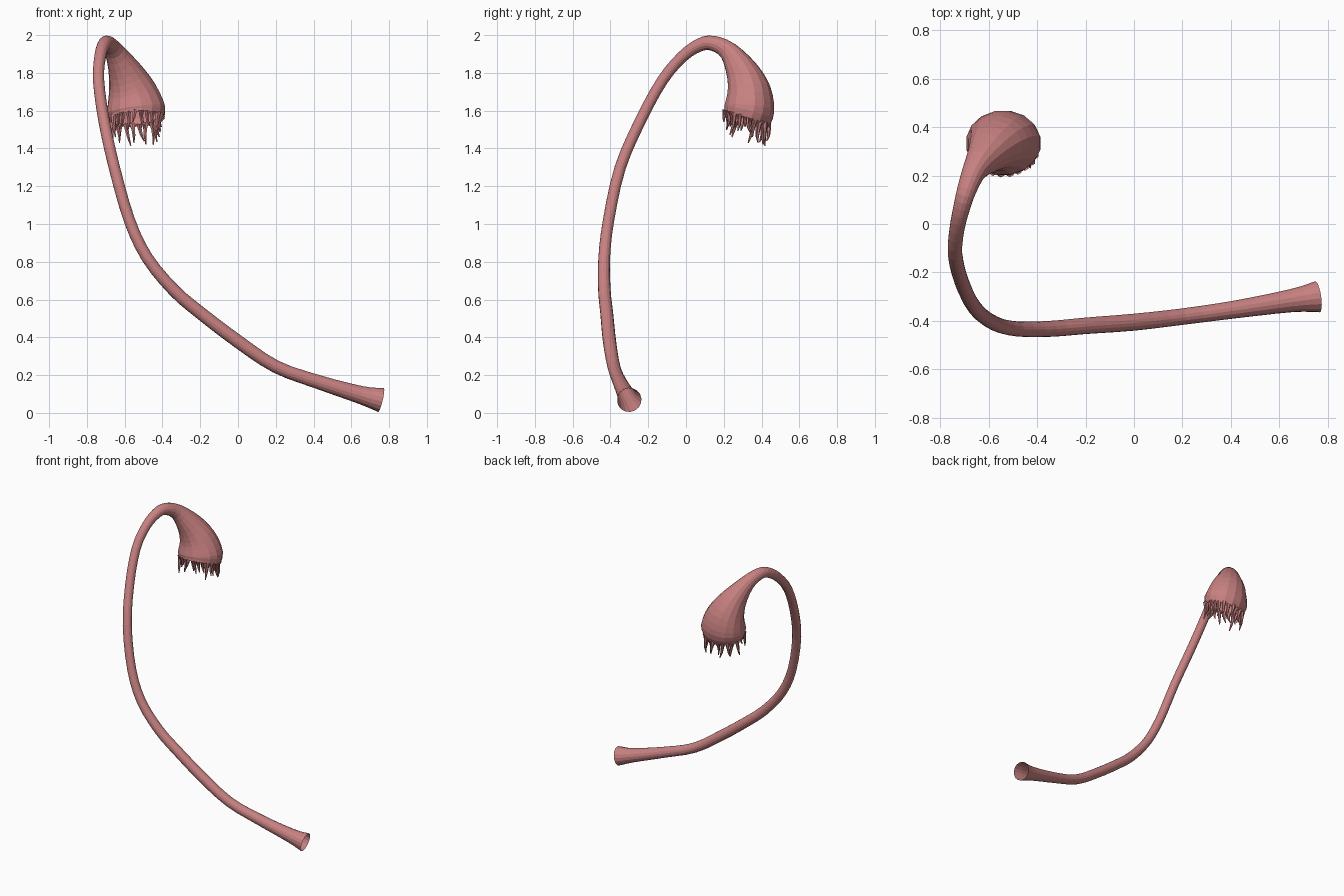
import bpy, bmesh, math, random
from mathutils import Vector

if "Cube" in bpy.data.objects:
    bpy.data.objects.remove(bpy.data.objects["Cube"])

random.seed(4)
SIDES = 16
mat = bpy.data.materials.new("tissue")
mat.diffuse_color = (0.58, 0.22, 0.22, 1)
mat.use_nodes = True
mat.node_tree.nodes["Principled BSDF"].inputs["Base Color"].default_value = mat.diffuse_color

# Centre line and radius (x, y, z, r), from the open root to the bell rim
PATH = [
    (0.757, -0.30, 0.068, 0.065), (0.65, -0.316, 0.095, 0.048),
    (0.42, -0.352, 0.165, 0.037), (0.20, -0.382, 0.245, 0.034),
    (0.0, -0.405, 0.378, 0.035), (-0.20, -0.42, 0.53, 0.034),
    (-0.34, -0.432, 0.65, 0.033), (-0.48, -0.433, 0.82, 0.031),
    (-0.575, -0.41, 1.02, 0.03), (-0.655, -0.348, 1.30, 0.03),
    (-0.71, -0.24, 1.55, 0.03), (-0.738, -0.125, 1.76, 0.03),
    (-0.73, -0.02, 1.885, 0.031), (-0.71, 0.07, 1.947, 0.035),
    (-0.69, 0.14, 1.957, 0.04), (-0.655, 0.225, 1.915, 0.052),
    (-0.60, 0.295, 1.81, 0.086), (-0.56, 0.332, 1.705, 0.117),
    (-0.54, 0.335, 1.61, 0.135), (-0.535, 0.32, 1.555, 0.127),
]


def spline(points, steps):
    """Smooth (centre, radius) samples through the control points."""
    p = [Vector(q) for q in points]
    p = [2 * p[0] - p[1]] + p + [2 * p[-1] - p[-2]]
    out = []
    for a, b, c, d in zip(p, p[1:], p[2:], p[3:]):
        for k in range(steps):
            t = k / steps
            out.append(0.5 * (2 * b + (c - a) * t + (2 * a - 5 * b + 4 * c - d) * t * t
                              + (3 * b - a - 3 * c + d) * t ** 3))
    out.append(p[-2])
    return [(q.to_3d(), q.w) for q in out]


def make_rings(samples, sides):
    """Circles carried along the line without twisting."""
    rings, u = [], Vector((0.0, 1.0, 0.1))
    for i, (c, r) in enumerate(samples):
        t = samples[min(i + 1, len(samples) - 1)][0] - samples[max(i - 1, 0)][0]
        t.normalize()
        u = (u - t * u.dot(t)).normalized()
        v = t.cross(u)
        wide = 1 + max(0, r - 0.066) * 2.3
        ring = []
        for k in range(sides):
            a = math.tau * k / sides
            o = (u * math.cos(a) + v * math.sin(a)) * r
            o.x *= wide
            ring.append(c + o)
        rings.append(ring)
    return rings


def skin(bm, rings, cap=False):
    loops = [[bm.verts.new(p) for p in ring] for ring in rings]
    n = len(loops[0])
    for a, b in zip(loops, loops[1:]):
        for k in range(n):
            bm.faces.new((a[k], a[(k + 1) % n], b[(k + 1) % n], b[k]))
    if cap:
        bm.faces.new(loops[-1])


def finish(bm, name):
    me = bpy.data.meshes.new(name)
    bmesh.ops.recalc_face_normals(bm, faces=bm.faces)
    bm.to_mesh(me)
    bm.free()
    me.materials.append(mat)
    ob = bpy.data.objects.new(name, me)
    bpy.context.collection.objects.link(ob)


# Tube in three sections that share their end rings
STEPS = 3
rings = make_rings(spline(PATH, STEPS), SIDES)
for name, first, last in (("tube_root", 0, 2), ("tube_body", 2, 14), ("tube_bell", 14, 19)):
    bm = bmesh.new()
    skin(bm, rings[first * STEPS:last * STEPS + 1])
    finish(bm, name)

# Ragged fringe of tapering, bent fingers around the bell rim
rim = rings[-1]
centre = sum(rim, Vector()) / SIDES
down = Vector((0.06, -0.12, -1)).normalized()
bm = bmesh.new()
FINGERS = 24
for i in range(FINGERS):
    f = i / FINGERS * SIDES
    k = int(f)
    base = rim[k].lerp(rim[(k + 1) % SIDES], f - k)
    out = (base - centre).normalized()
    side = out.cross(down)
    length = random.uniform(0.06, 0.125)
    lean = random.uniform(-0.025, 0.025)
    bend = random.uniform(-0.03, 0.015)
    base = base - out * 0.006
    line = [(base + down * (length * t - 0.012) + side * lean * t * t
             + out * bend * math.sin(t * 2.6), r)
            for t, r in ((0, 0.017), (0.3, 0.011), (0.65, 0.008), (1, 0.003))]
    skin(bm, make_rings(line, 6), cap=True)
finish(bm, "fringe_fingers")
